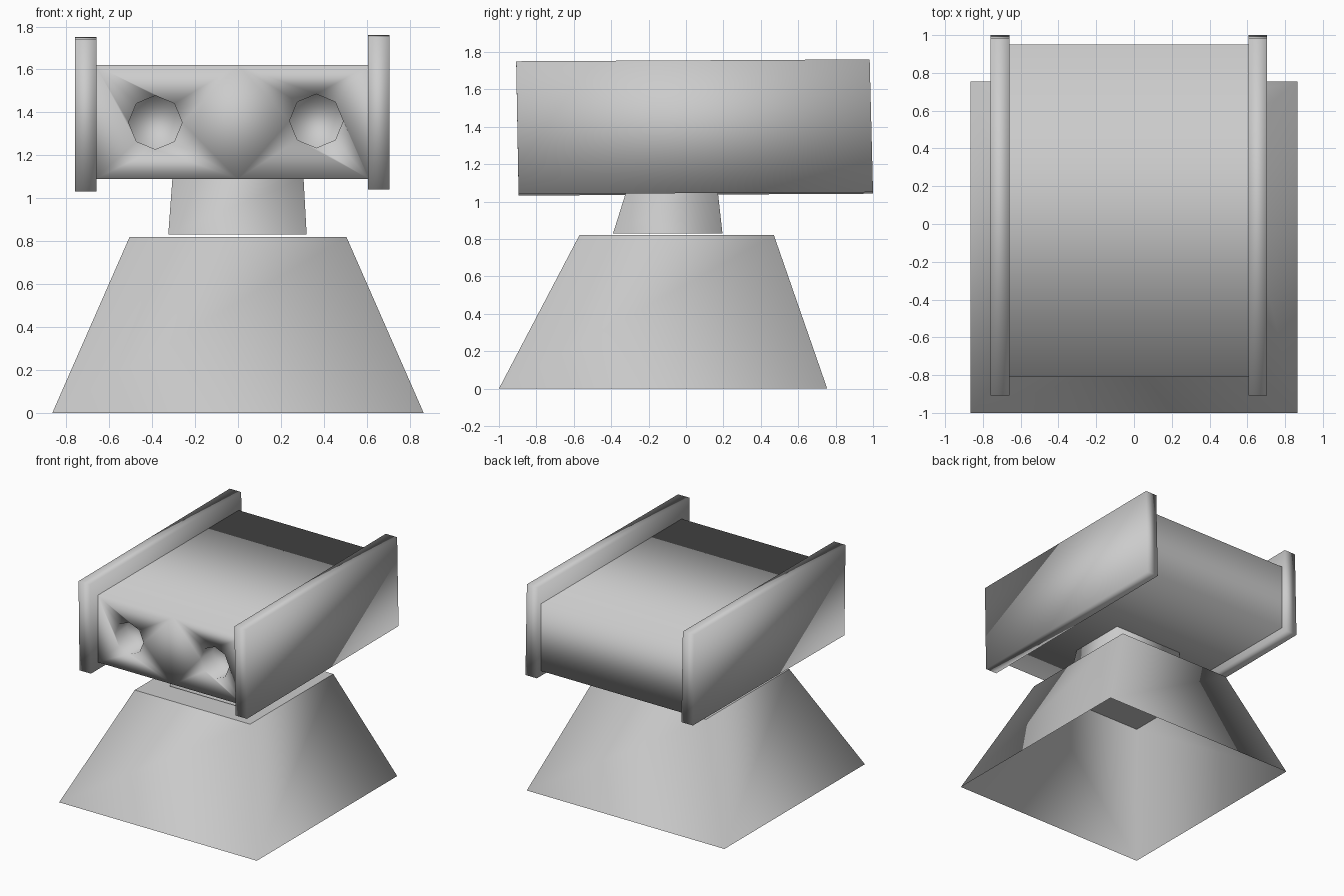
import bpy, bmesh, math

if "Cube" in bpy.data.objects:
    bpy.data.objects.remove(bpy.data.objects["Cube"])


def smooth(ob):
    for p in ob.data.polygons:
        p.use_smooth = True


def loft(name, a, b, caps=True):
    """Walls between two matching outlines, with optional end caps."""
    bm = bmesh.new()
    va = [bm.verts.new(p) for p in a]
    vb = [bm.verts.new(p) for p in b]
    n = len(a)
    for i in range(n):
        j = (i + 1) % n
        bm.faces.new((va[i], va[j], vb[j], vb[i]))
    if caps:
        bm.faces.new(va[::-1])
        bm.faces.new(vb)
        bmesh.ops.recalc_face_normals(bm, faces=bm.faces)
    me = bpy.data.meshes.new(name)
    bm.to_mesh(me)
    bm.free()
    ob = bpy.data.objects.new(name, me)
    bpy.context.collection.objects.link(ob)
    smooth(ob)
    return ob


def rect(x0, x1, y0, y1, z):
    return [(x0, y0, z), (x1, y0, z), (x1, y1, z), (x0, y1, z)]


# Hollow tapered base, open underneath, with a flat lid, and the neck
base_top = rect(-.505, .505, -.57, .47, .82)
loft("tapered_base", rect(-.865, .865, -1.0, .755, 0), base_top, caps=False)
lid = bpy.data.meshes.new("base_lid")
lid.from_pydata(base_top, [], [(0, 1, 2, 3)])
bpy.context.collection.objects.link(bpy.data.objects.new("base_lid", lid))
loft("neck", rect(-.325, .32, -.39, .195, .83), rect(-.305, .305, -.305, .165, 1.1), caps=False)

# Head block
head = loft("head_block", rect(-.665, .61, -.81, .95, 1.09), rect(-.665, .61, -.81, .95, 1.62))
bm = bmesh.new()
bm.from_mesh(head.data)
bmesh.ops.bisect_plane(bm, geom=bm.verts[:] + bm.edges[:] + bm.faces[:],
                       plane_co=(0, 0, 0), plane_no=(1, 0, 0))
bm.to_mesh(head.data)
bm.free()

# Eye sockets cut into the front
for x, z in ((-.385, 1.353), (.365, 1.36)):
    bpy.ops.mesh.primitive_cylinder_add(vertices=8, radius=.125, depth=.3,
                                        location=(x, -.81, z), rotation=(math.pi / 2, 0, 0))
    cutter = bpy.context.object
    cutter.name = "eye_cutter"
    cutter.hide_render = True
    mod = head.modifiers.new("eye_socket", 'BOOLEAN')
    mod.operation = 'DIFFERENCE'
    mod.solver = 'EXACT'
    mod.object = cutter
    bpy.context.view_layer.objects.active = head
    bpy.ops.object.modifier_apply(modifier=mod.name)
    bpy.data.objects.remove(cutter)

# Open the head's ends, which are covered by the side panels
bm = bmesh.new()
bm.from_mesh(head.data)
ends = [f for f in bm.faces if abs(f.normal.x) > .99 and abs(f.calc_center_median().x) > .6]
bmesh.ops.delete(bm, geom=ends, context='FACES')
bm.to_mesh(head.data)
bm.free()
smooth(head)

# Side panels, slightly out of square
side = [(-.895, 1.04), (1.0, 1.05), (.982, 1.76), (-.908, 1.75)]
for name, x0, x1, dz in (("left_panel", -.76, -.66, -.008), ("right_panel", .605, .705, 0)):
    loft(name, [(x0, y, z + dz) for y, z in side], [(x1, y, z + dz) for y, z in side])
